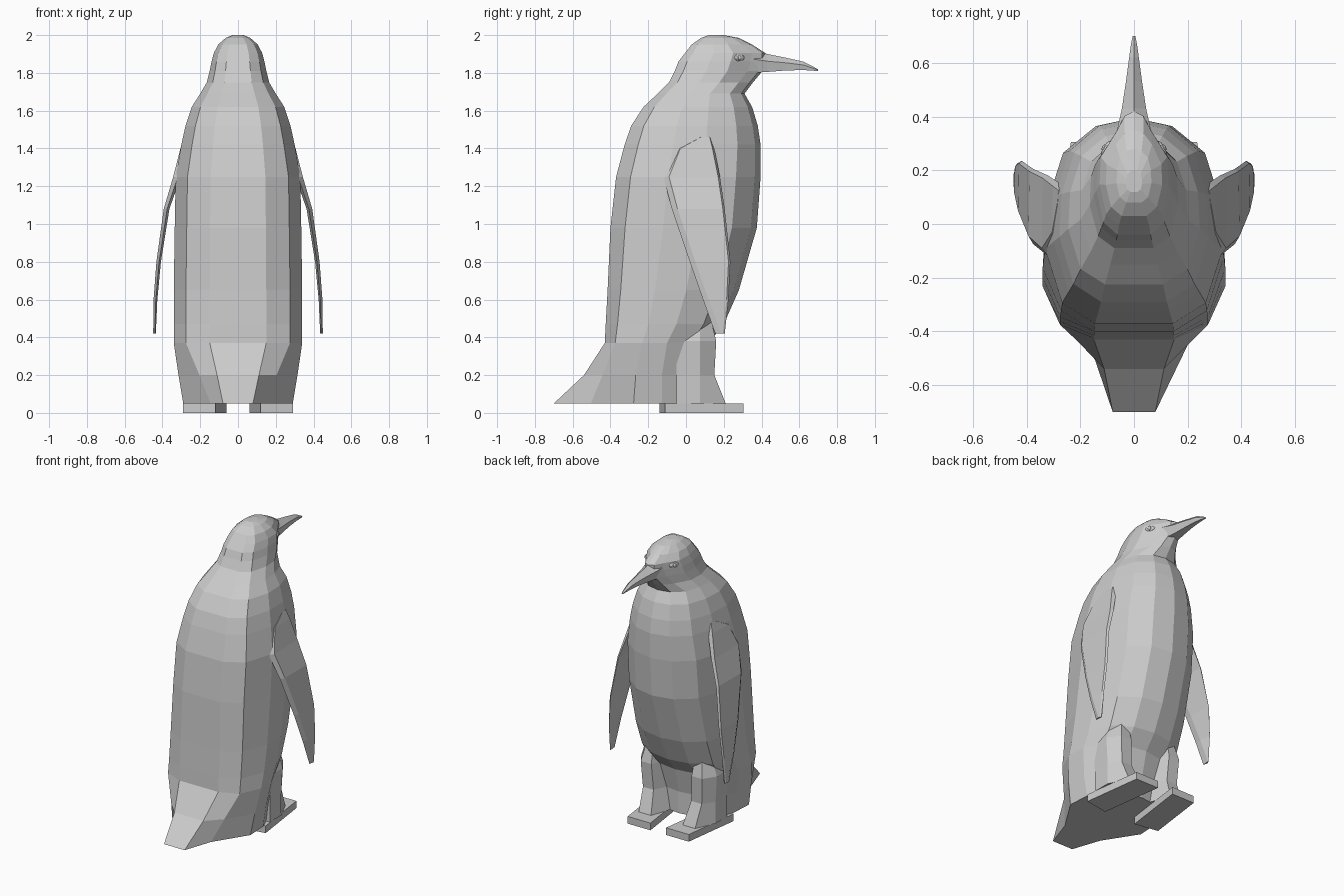
import bpy, bmesh, math
from mathutils import Matrix, Vector

if "Cube" in bpy.data.objects:
    bpy.data.objects.remove(bpy.data.objects["Cube"])


def finish(name, bm, mirror=False):
    bmesh.ops.recalc_face_normals(bm, faces=bm.faces)
    me = bpy.data.meshes.new(name)
    bm.to_mesh(me)
    bm.free()
    ob = bpy.data.objects.new(name, me)
    bpy.context.collection.objects.link(ob)
    if mirror:
        ob.modifiers.new("mirror", 'MIRROR')
    return ob


def loft(name, rings, mirror=False):
    """Bridge equal-length closed rings and cap both ends."""
    bm = bmesh.new()
    vs = [[bm.verts.new(p) for p in r] for r in rings]
    n = len(vs[0])
    for a, b in zip(vs, vs[1:]):
        for i in range(n):
            j = (i + 1) % n
            bm.faces.new((a[i], a[j], b[j], b[i]))
    bm.faces.new(vs[0])
    bm.faces.new(vs[-1])
    return finish(name, bm, mirror)


# Half outline of a horizontal slice: (width fraction, back-to-front fraction)
HALF = [(.44, 0), (.81, .1), (1, .36), (.97, .6), (.8, .83), (.43, .96), (0, 1)]


def body_ring(z, w, yb, yf, back=1, front=1, g=1):
    right = []
    for i, (x, t) in enumerate(HALF):
        k = back if i < 2 else front if i > 3 else 1
        right.append((x * w * k, yb + (yf - yb) * t ** g, z))
    return right + [(-x, y, zz) for x, y, zz in reversed(right[:-1])]


# Torso, tail and head: z, half width, back y, front y, back/front narrowing, shift
slices = [
    (.05, .29, -.70, .08, .62, 1, .6),
    (.20, .315, -.54, .08, .8, 1, .8),
    (.37, .34, -.43, .12),
    (.47, .34, -.425, .20),
    (.65, .34, -.415, .28),
    (.98, .335, -.40, .375),
    (1.25, .33, -.37, .395),
    (1.42, .30, -.325, .395),
    (1.52, .278, -.29, .38),
    (1.62, .245, -.225, .35),
    (1.69, .20, -.15, .31),
    (1.75, .165, -.09, .355, 1, .8),
    (1.81, .15, -.06, .405, 1, .62),
    (1.86, .14, -.04, .42, 1, .6),
    (1.905, .128, -.005, .42, 1, .62),
    (1.95, .105, .03, .35, 1, .8),
    (1.985, .065, .08, .28),
    (2.0, .03, .12, .20),
]
loft("body", [body_ring(*s) for s in slices])

# Beak: y, half width, top z, bottom z
beak = [(.34, .065, 1.925, 1.80), (.43, .045, 1.90, 1.805), (.53, .03, 1.88, 1.813),
        (.62, .018, 1.86, 1.815), (.67, .011, 1.835, 1.812), (.70, .005, 1.818, 1.809)]
loft("beak", [[(0, y, t), (w, y, t * .6 + b * .4), (w * .7, y, b),
               (-w * .7, y, b), (-w, y, t * .6 + b * .4)] for y, w, t, b in beak])

# Flippers: z, outer x, rear y, front y, thickness
flip = [(1.46, .285, .05, .135, .05), (1.40, .305, -.06, .15, .05),
        (1.25, .343, -.12, .18, .04), (1.08, .393, -.075, .205, .03),
        (.80, .432, .02, .235, .024), (.60, .447, .09, .225, .02),
        (.42, .449, .155, .205, .014)]
loft("flipper", [[(x - t * .6, yr, z), (x, yr + .03, z), (x - .004, yf - .01, z),
                  (x - t * .6, yf, z), (x - t, yr + .05, z)]
                 for z, x, yr, yf, t in flip], True)

# Legs: z, inner x, outer x, front y
legs = [(.05, .07, .28, .21), (.20, .10, .28, .15), (.38, .11, .29, .16), (.50, .13, .25, .13)]
loft("leg", [[(a, -.05, z), (b, -.05, z), (b, .075, z),
              (b * .7 + a * .3, f, z), (b * .25 + a * .75, f, z), (a, .06, z)]
             for z, a, b, f in legs], True)

# Feet: flat plates
sole = [(.06, .305), (.235, .305), (.29, -.11), (.12, -.14)]
loft("foot", [[(x, y, z) for x, y in sole] for z in (0, .05)], True)

# Eyes: almond lid with a small round iris
for name, size, off in (("eyelid", (.012, .034, .019), 0), ("iris", (.01, .014, .014), .006)):
    bm = bmesh.new()
    m = (Matrix.Translation(Vector((.104 + off, .28 + off * .5, 1.88)))
         @ Matrix.Rotation(math.radians(29), 4, 'Z') @ Matrix.Diagonal((*size, 1)))
    bmesh.ops.create_uvsphere(bm, u_segments=8, v_segments=6, radius=1, matrix=m)
    finish(name, bm, True)
